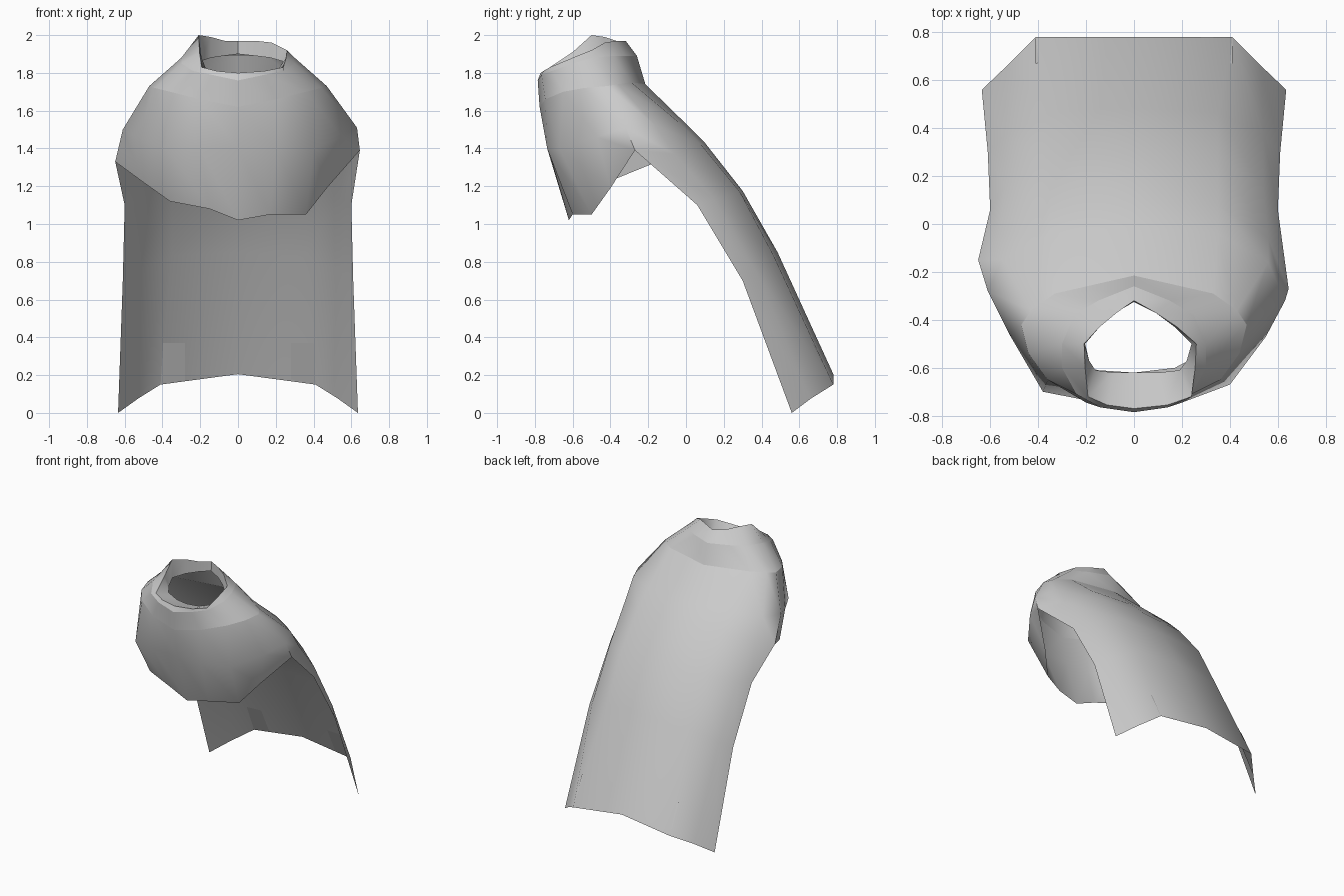
import bpy, math

if "Cube" in bpy.data.objects:
    bpy.data.objects.remove(bpy.data.objects["Cube"])

def ring(right, left=None):
    """Closed ring from half outlines running front centre -> back centre."""
    left = left or [(-x, y, z) for x, y, z in right]
    return list(right) + list(left[-2:0:-1])

def strip(right):
    """Open row from the right edge to back centre to the left edge."""
    return list(right) + [(-x, y, z) for x, y, z in right[-2::-1]]

def bridge(a, b, closed):
    n = len(a)
    return [(a[i], b[i], b[(i + 1) % n], a[(i + 1) % n])
            for i in range(n if closed else n - 1)]

def build(name, verts, faces, angle=60):
    me = bpy.data.meshes.new(name)
    me.from_pydata(verts, [], faces)
    me.update()
    ob = bpy.data.objects.new(name, me)
    bpy.context.collection.objects.link(ob)
    bpy.ops.object.select_all(action='DESELECT')
    ob.select_set(True)
    bpy.context.view_layer.objects.active = ob
    bpy.ops.object.shade_smooth_by_angle(angle=math.radians(angle))
    return ob

def loft(name, rings, tails=(), angle=60):
    """Bridge closed rings, then hang open rows from the back of the last ring."""
    verts, faces, prev = [], [], None
    for r in rings:
        ids = list(range(len(verts), len(verts) + len(r)))
        verts += r
        if prev:
            faces += bridge(prev, ids, True)
        prev = ids
    prev = prev[4:11]
    for t in tails:
        ids = list(range(len(verts), len(verts) + len(t)))
        verts += t
        faces += bridge(prev, ids, False)
        prev = ids
    return build(name, verts, faces, angle)

# Outlines of the shoulder part, front centre to back centre
yoke_edge = [(0, -.775, 1.62), (.2, -.745, 1.66), (.36, -.65, 1.70), (.44, -.54, 1.72),
             (.47, -.42, 1.73), (.43, -.36, 1.74), (.33, -.29, 1.75), (0, -.215, 1.74)]
chest = [(0, -.73, 1.40), (.2, -.735, 1.40), (.40, -.67, 1.40), (.55, -.47, 1.46),
         (.63, -.32, 1.51), (.56, -.16, 1.52), (.35, -.04, 1.54), (0, -.01, 1.54)]
chest_left = [(0, -.73, 1.40), (-.2, -.735, 1.40), (-.38, -.70, 1.40), (-.52, -.46, 1.45),
              (-.61, -.28, 1.50), (-.55, -.15, 1.51), (-.35, -.04, 1.54), (0, -.01, 1.54)]
hem = [(0, -.62, 1.02), (.17, -.60, 1.05), (.36, -.50, 1.05), (.47, -.40, 1.19),
       (.645, -.27, 1.39), (.56, -.06, 1.37), (.35, .08, 1.42), (0, .10, 1.43)]
hem_left = [(0, -.62, 1.02), (-.15, -.61, 1.08), (-.36, -.55, 1.12), (-.50, -.42, 1.22),
            (-.65, -.15, 1.33), (-.56, -.04, 1.36), (-.35, .08, 1.42), (0, .10, 1.43)]

# Rows of the hanging back, side edge to back centre
back_rows = [
    [(.60, .06, 1.10), (.54, .15, 1.13), (.35, .285, 1.17), (0, .30, 1.175)],
    [(.61, .30, .70), (.54, .37, .75), (.35, .465, .83), (0, .485, .85)],
    [(.635, .56, 0), (.53, .66, .075), (.41, .78, .15), (0, .78, .205)],
]
loft("mantle_and_cape", [ring(yoke_edge), ring(chest, chest_left), ring(hem, hem_left)],
     [strip(r) for r in back_rows])

# Yoke between the mantle and the collar
base = [(0, -.785, 1.76), (.14, -.765, 1.79), (.24, -.71, 1.81), (.30, -.60, 1.85),
        (.30, -.50, 1.88), (.25, -.38, 1.89), (.15, -.32, 1.89), (0, -.26, 1.89)]
loft("yoke", [ring(base), ring(yoke_edge)])

# Collar: lopsided, folded over into the neck opening
rim = [(0, -.77, 1.80), (.14, -.755, 1.81), (.24, -.72, 1.83), (.255, -.60, 1.88),
       (.26, -.50, 1.92), (.18, -.43, 1.96), (.09, -.37, 1.97), (0, -.32, 1.97)]
inner = [(0, -.62, 1.76), (.10, -.62, 1.77), (.19, -.61, 1.80), (.22, -.57, 1.83),
         (.24, -.50, 1.86), (.17, -.43, 1.88), (.09, -.37, 1.89), (0, -.325, 1.90)]
rim_left = [(-x * .8, y, z + (.08 if i == 4 else .03 if i in (3, 5) else 0))
            for i, (x, y, z) in enumerate(rim)]
inner_left = [(-x * .85, y, z) for x, y, z in inner]
loft("collar", [ring(base), ring(rim, rim_left), ring(inner, inner_left)])

# Small turned-in folds along the inside of the hem
for s in (-1, 1):
    build("hem_fold", [(s * .41, .78, .15), (s * .28, .78, .168),
                       (s * .28, .68, .37), (s * .41, .67, .37)], [(0, 1, 2, 3)])
